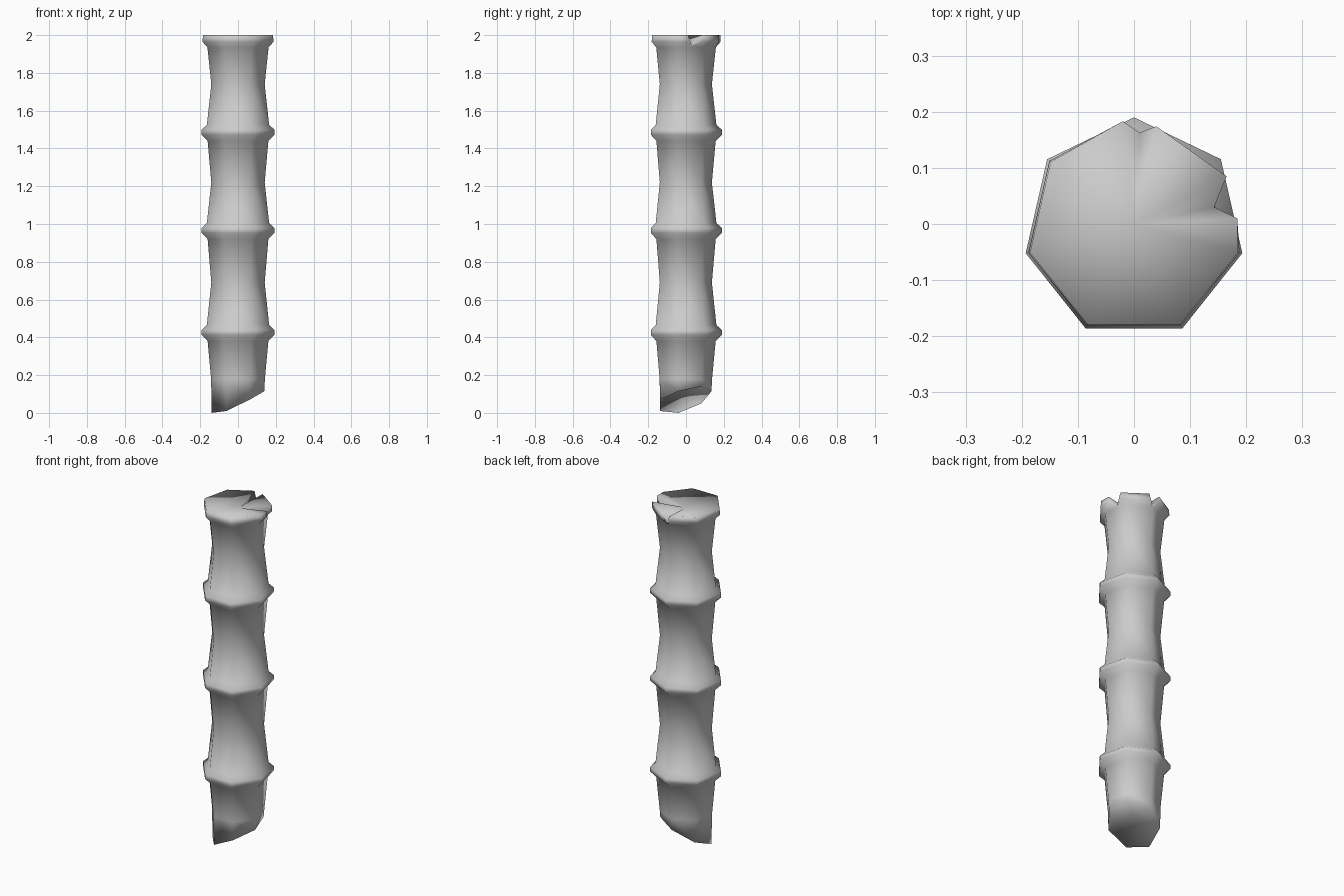
import bpy, bmesh
from math import sin, cos, tau

if "Cube" in bpy.data.objects:
    bpy.data.objects.remove(bpy.data.objects["Cube"])

SIDES = 7
CY = -0.008
bm = bmesh.new()


def corner(i, r, z):
    a = tau * i / SIDES
    return (r * sin(a), r * cos(a) + CY, z)


def add(points):
    return [bm.verts.new(p) for p in points]


def ring(r, z):
    return add(corner(i, r, z) for i in range(SIDES))


def bridge(lo, hi):
    n = len(lo)
    for i in range(n):
        j = (i + 1) % n
        loop = list(dict.fromkeys((lo[i], lo[j], hi[j], hi[i])))
        if len(loop) > 2:
            bm.faces.new(loop)


def fan(loop, centre):
    c = bm.verts.new(centre)
    for i in range(len(loop)):
        bm.faces.new((loop[i], loop[(i + 1) % len(loop)], c))


# Slanted cut at the foot with a hollow centre
foot_z = [0.115, 0.14, 0.115, 0.07, 0.01, 0.0, 0.05]
foot = add(corner(i, 0.143, z) for i, z in enumerate(foot_z))
fan(foot, (0, CY, 0.13))

# Stalk: waists with a raised collar at each joint
profile = [(0.146, 0.18)]
for z in (0.425, 0.965, 1.485):
    profile += [(0.165, z - 0.045), (0.198, z - 0.012),
                (0.198, z + 0.014), (0.169, z + 0.04)]
    profile.append((0.145, {0.425: 0.69, 0.965: 1.22, 1.485: 1.74}[z]))
profile.append((0.166, 1.935))
prev = foot
for r, z in profile:
    cur = ring(r, z)
    bridge(prev, cur)
    prev = cur

# Top lip, broken by two notches
broken = [(-0.02, 0.183, 1), (0.01, 0.163, 0), (0.04, 0.174, 1),
          (0.165, 0.085, 1), (0.143, 0.03, 0), (0.184, 0.01, 1)]
whole = range(2, SIDES)


def lip(r, z, notch_z):
    pts = [(x, y, z if up else notch_z) for x, y, up in broken]
    return add(pts + [corner(i, r, z) for i in whole])


neck = [prev[i] for i in (0, 0, 0, 1, 1, 2, 2, 3, 4, 5, 6)]
lip_low = lip(0.193, 1.965, 1.942)
lip_top = lip(0.19, 2.0, 1.95)
bridge(neck, lip_low)
bridge(lip_low, lip_top)
fan(lip_top, (0, 0, 1.975))

bmesh.ops.recalc_face_normals(bm, faces=bm.faces)
for f in bm.faces:
    f.smooth = True
mesh = bpy.data.meshes.new("bamboo_stalk")
bm.to_mesh(mesh)
bm.free()
stalk = bpy.data.objects.new("bamboo_stalk", mesh)
bpy.context.collection.objects.link(stalk)
